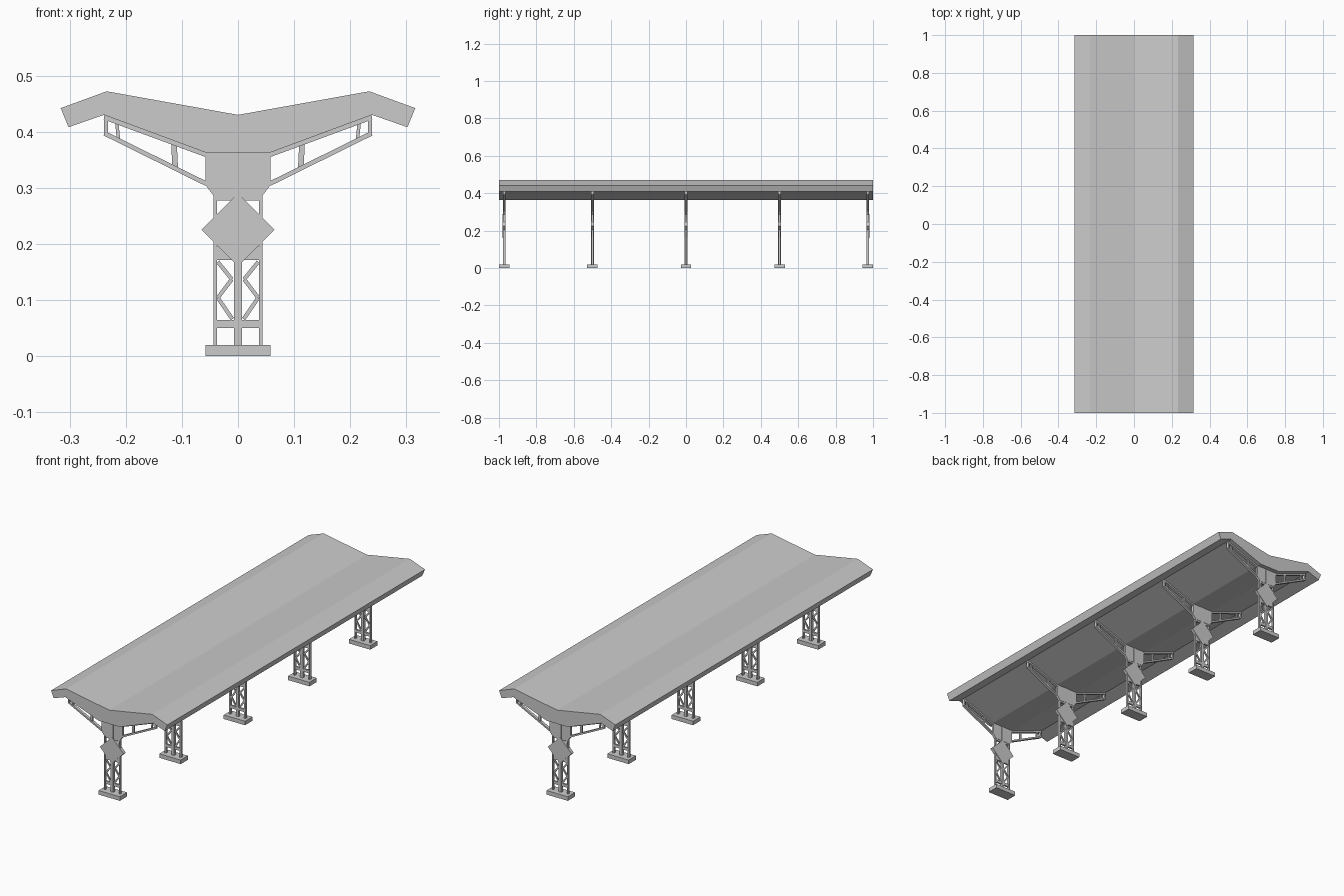
import bpy
import bmesh
from mathutils import Vector

if "Cube" in bpy.data.objects:
    bpy.data.objects.remove(bpy.data.objects["Cube"])


def prism(bm, pts, y0, y1):
    """Extrude an x-z outline between two y positions."""
    a = [bm.verts.new((x, y0, z)) for x, z in pts]
    b = [bm.verts.new((x, y1, z)) for x, z in pts]
    n = len(pts)
    bm.faces.new(a)
    bm.faces.new(b[::-1])
    for i in range(n):
        j = (i + 1) % n
        bm.faces.new((a[i], b[i], b[j], a[j]))


def bar(bm, p, q, w, y, t):
    """Flat strip from p to q in the x-z plane, width w, thickness t."""
    p, q = Vector(p), Vector(q)
    d = (q - p).normalized()
    n = Vector((-d.y, d.x)) * w / 2
    prism(bm, [p + n, q + n, q - n, p - n], y - t / 2, y + t / 2)


def rect(bm, x0, x1, z0, z1, y, t):
    prism(bm, [(x0, z0), (x1, z0), (x1, z1), (x0, z1)], y - t / 2, y + t / 2)


def finish(bm, name):
    bmesh.ops.recalc_face_normals(bm, faces=bm.faces)
    me = bpy.data.meshes.new(name)
    bm.to_mesh(me)
    bm.free()
    ob = bpy.data.objects.new(name, me)
    bpy.context.collection.objects.link(ob)


# Butterfly roof slab with turned-down eaves
half = [(0.234, 0.472), (0.316, 0.442), (0.302, 0.408), (0.239, 0.43), (0.058, 0.363)]
bm = bmesh.new()
prism(bm, [(0, 0.43)] + half + [(-x, z) for x, z in reversed(half)], -1, 1)
finish(bm, "roof")

for i, y in enumerate((-0.972, -0.5, 0, 0.5, 0.972), 1):
    # Footing
    bm = bmesh.new()
    rect(bm, -0.058, 0.058, 0, 0.02, y, 0.056)
    finish(bm, f"footing_{i}")

    # Lattice column: centre post, cross plates, legs and zigzag bracing
    bm = bmesh.new()
    rect(bm, -0.007, 0.007, 0.02, 0.363, y, 0.014)
    rect(bm, -0.040, 0.040, 0.05, 0.064, y, 0.009)
    rect(bm, -0.040, 0.040, 0.171, 0.195, y, 0.009)
    rect(bm, -0.040, 0.040, 0.277, 0.287, y, 0.009)
    for s in (-1, 1):
        rect(bm, s * 0.0375, s * 0.044, 0.02, 0.287, y, 0.012)
        zig = [(0.036, 0.168), (0.011, 0.137), (0.036, 0.104), (0.010, 0.066)]
        for p, q in zip(zig, zig[1:]):
            bar(bm, (s * p[0], p[1]), (s * q[0], q[1]), 0.007, y, 0.006)
    finish(bm, f"column_{i}")

    # Diamond plate on the column
    bm = bmesh.new()
    prism(bm, [(0, 0.29), (0.065, 0.225), (0, 0.16), (-0.065, 0.225)], y - 0.008, y + 0.008)
    finish(bm, f"diamond_plate_{i}")

    # Gusset at the column head
    bm = bmesh.new()
    g = [(0.058, 0.363), (0.058, 0.305), (0.043, 0.285)]
    prism(bm, g + [(-x, z) for x, z in reversed(g)], y - 0.006, y + 0.006)
    finish(bm, f"gusset_{i}")

    # Cantilever truss arms
    bm = bmesh.new()
    for s in (-1, 1):
        bar(bm, (s * 0.056, 0.359), (s * 0.238, 0.426), 0.009, y, 0.014)
        bar(bm, (s * 0.056, 0.307), (s * 0.238, 0.397), 0.008, y, 0.014)
        rect(bm, s * 0.232, s * 0.239, 0.395, 0.429, y, 0.014)
        bar(bm, (s * 0.112, 0.336), (s * 0.114, 0.378), 0.010, y, 0.008)
        bar(bm, (s * 0.213, 0.387), (s * 0.216, 0.416), 0.006, y, 0.008)
    finish(bm, f"truss_arms_{i}")
